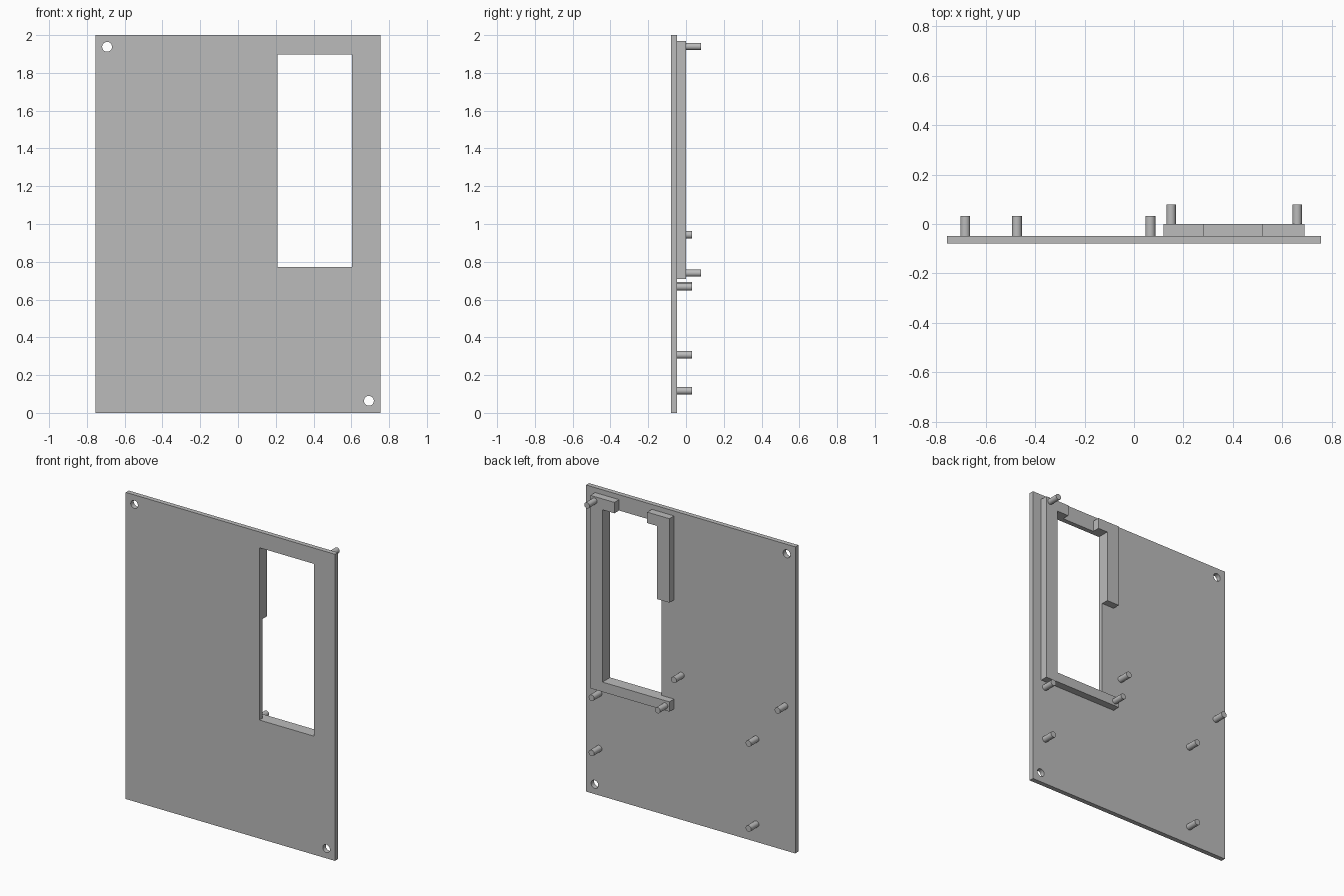
import bpy, bmesh, math
from mathutils import Matrix, Vector

cube = bpy.data.objects.get("Cube")
if cube:
    bpy.data.objects.remove(cube, do_unlink=True)

# Depth levels, front to back
FRONT, BACK, RAIL, PEG_SHORT, PEG_LONG = -0.079, -0.048, 0.0, 0.032, 0.079

grey = bpy.data.materials.new("plain_grey")
grey.use_nodes = True
colour = (0.5, 0.5, 0.5, 1)
grey.diffuse_color = colour
grey.node_tree.nodes["Principled BSDF"].inputs["Base Color"].default_value = colour


def finish(name, bm):
    bmesh.ops.recalc_face_normals(bm, faces=bm.faces)
    mesh = bpy.data.meshes.new(name)
    bm.to_mesh(mesh)
    bm.free()
    mesh.materials.append(grey)
    ob = bpy.data.objects.new(name, mesh)
    bpy.context.collection.objects.link(ob)
    return ob


def slab(name, outline, y0, y1):
    """Extrude an x-z outline from y0 to y1."""
    bm = bmesh.new()
    face = bm.faces.new([bm.verts.new((x, y0, z)) for x, z in outline])
    out = bmesh.ops.extrude_face_region(bm, geom=[face])
    verts = [v for v in out["geom"] if isinstance(v, bmesh.types.BMVert)]
    bmesh.ops.translate(bm, verts=verts, vec=Vector((0, y1 - y0, 0)))
    return finish(name, bm)


def rect(x0, x1, z0, z1):
    return [(x0, z0), (x1, z0), (x1, z1), (x0, z1)]


def rod(name, x, z, radius, y0, y1):
    """Round rod along y with smooth sides."""
    bm = bmesh.new()
    place = Matrix.Translation((x, (y0 + y1) / 2, z)) @ Matrix.Rotation(math.pi / 2, 4, "X")
    bmesh.ops.create_cone(bm, cap_ends=True, segments=32, radius1=radius,
                          radius2=radius, depth=y1 - y0, matrix=place)
    ob = finish(name, bm)
    bpy.ops.object.select_all(action="DESELECT")
    ob.select_set(True)
    bpy.context.view_layer.objects.active = ob
    bpy.ops.object.shade_smooth_by_angle(angle=math.radians(30))
    return ob


# Panel with a window and two screw holes
WIN_L, WIN_R, WIN_B, WIN_T = 0.21, 0.603, 0.773, 1.897
panel = slab("panel", rect(-0.755, 0.755, 0, 2), FRONT, BACK)
cutters = [
    slab("window_cutter", rect(WIN_L, WIN_R, WIN_B, WIN_T), FRONT - 0.1, BACK + 0.1),
    rod("upper_hole_cutter", -0.693, 1.938, 0.026, FRONT - 0.1, BACK + 0.1),
    rod("lower_hole_cutter", 0.693, 0.064, 0.026, FRONT - 0.1, BACK + 0.1),
]
for cutter in cutters:
    mod = panel.modifiers.new(cutter.name, "BOOLEAN")
    mod.object = cutter
    mod.solver = "EXACT"
    bpy.context.view_layer.objects.active = panel
    bpy.ops.object.modifier_apply(modifier=mod.name)
    bpy.data.objects.remove(cutter, do_unlink=True)

# Raised rails around the window, open at the top and on one side
OUT_L, OUT_R, OUT_B, OUT_T = 0.12, 0.69, 0.709, 1.968
slab("long_rail", [
    (OUT_L, OUT_B), (OUT_R, OUT_B), (OUT_R, OUT_T), (0.517, OUT_T),
    (0.517, WIN_T), (WIN_R, WIN_T), (WIN_R, WIN_B), (OUT_L, WIN_B)], BACK, RAIL)
slab("short_rail", [
    (OUT_L, 1.42), (WIN_L, 1.42), (WIN_L, WIN_T), (0.28, WIN_T),
    (0.28, OUT_T), (OUT_L, OUT_T)], BACK, RAIL)

# Locating pegs on the rails
for i, (x, z) in enumerate([(0.66, 1.94), (0.15, 0.74)]):
    rod(f"rail_peg_{i + 1}", x, z, 0.019, RAIL, PEG_LONG)

# Mounting pegs on the panel
for i, (x, z) in enumerate([(0.066, 0.943), (-0.682, 0.943), (0.66, 0.667),
                            (-0.473, 0.672), (0.66, 0.307), (-0.473, 0.117)]):
    rod(f"panel_peg_{i + 1}", x, z, 0.02, BACK, PEG_SHORT)
